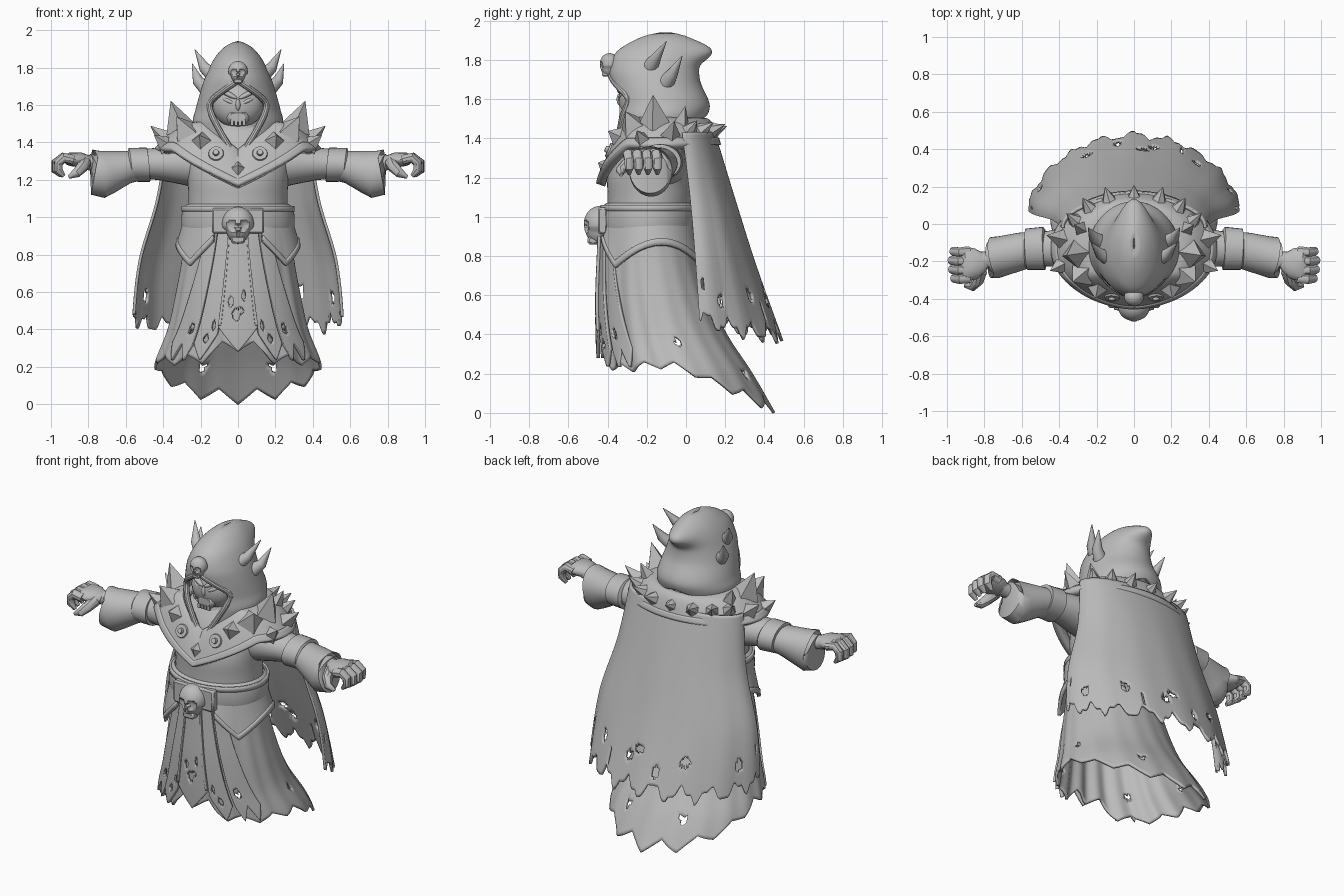
import bpy, bmesh, math
from mathutils import Vector, Matrix
from math import sin, cos, pi

if "Cube" in bpy.data.objects:
    bpy.data.objects.remove(bpy.data.objects["Cube"])

stone = bpy.data.materials.new("stone_grey")
stone.diffuse_color = (0.5, 0.5, 0.5, 1)
stone.use_nodes = True
stone.node_tree.nodes["Principled BSDF"].inputs["Base Color"].default_value = stone.diffuse_color


def finish(name, bm, mirror=False, thick=0, bevel=0, angle=35):
    bmesh.ops.recalc_face_normals(bm, faces=bm.faces)
    me = bpy.data.meshes.new(name)
    bm.to_mesh(me)
    bm.free()
    ob = bpy.data.objects.new(name, me)
    bpy.context.collection.objects.link(ob)
    me.materials.append(stone)
    bpy.ops.object.select_all(action='DESELECT')
    ob.select_set(True)
    bpy.context.view_layer.objects.active = ob
    bpy.ops.object.shade_smooth_by_angle(angle=math.radians(angle))
    if thick:
        m = ob.modifiers.new("thickness", 'SOLIDIFY')
        m.thickness, m.offset = thick, 0
    if bevel:
        ob.modifiers.new("bevel", 'BEVEL').width = bevel
    if mirror:
        ob.modifiers.new("mirror", 'MIRROR').use_clip = False
    return ob


def interp(table, z):
    """Smooth interpolation of rows (z, values...), z ascending."""
    z = min(max(z, table[0][0]), table[-1][0])
    i = max(k for k in range(len(table) - 1) if table[k][0] <= z)
    def slope(k, c):
        p, q = table[max(k - 1, 0)], table[min(k + 1, len(table) - 1)]
        return (q[c] - p[c]) / (q[0] - p[0])
    A, B = table[i], table[i + 1]
    h = B[0] - A[0]
    t = (z - A[0]) / h
    return [A[c] * (2*t**3 - 3*t*t + 1) + B[c] * (3*t*t - 2*t**3)
            + h * (slope(i, c) * (t**3 - 2*t*t + t) + slope(i + 1, c) * (t**3 - t*t))
            for c in range(1, len(A))]


def body(table, a, z, off=0.0):
    """Point on a ring given by front y, back y, half width; a = 0 is the front."""
    f, b, rx = interp(table, z)
    return Vector(((rx + off) * sin(a), (f + b) / 2 - ((b - f) / 2 + off) * cos(a), z))


def tri(x):
    return abs((x % 1) * 2 - 1)


def grid(name, fn, u0, u1, nu, nv, holes=(), **kw):
    """Sheet fn(u, v), v in 0..1; holes are (u, z, u radius, z radius)."""
    bm = bmesh.new()
    us = [u0 + (u1 - u0) * i / nu for i in range(nu + 1)]
    vs = [[bm.verts.new(fn(u, j / nv)) for j in range(nv + 1)] for u in us]
    for i in range(nu):
        for j in range(nv):
            q = (vs[i][j], vs[i + 1][j], vs[i + 1][j + 1], vs[i][j + 1])
            um, zm = (us[i] + us[i + 1]) / 2, sum(v.co.z for v in q) / 4
            if not any(((um - h[0]) / h[2])**2 + ((zm - h[1]) / h[3])**2 < 1 for h in holes):
                bm.faces.new(q)
    bmesh.ops.remove_doubles(bm, verts=bm.verts, dist=1e-4)
    return finish(name, bm, **kw)


def tube(name, pts, radii, n=16, shear=0, **kw):
    """Capped tube; each radius is a number or (vertical, sideways)."""
    bm = bmesh.new()
    pts = [Vector(p) for p in pts]
    rings = []
    for i, p in enumerate(pts):
        t = (pts[min(i + 1, len(pts) - 1)] - pts[max(i - 1, 0)]).normalized()
        n1 = Vector((0, 1, 0)).cross(t).normalized()
        n2 = t.cross(n1)
        r = radii[i] if isinstance(radii[i], tuple) else (radii[i],) * 2
        ring = []
        for k in range(n):
            d = n1 * r[0] * cos(2*pi*k/n) + n2 * r[1] * sin(2*pi*k/n)
            ring.append(bm.verts.new(p + d + Vector((shear * d.z, 0, 0))))
        rings.append(ring)
    for A, B in zip(rings, rings[1:]):
        for k in range(n):
            bm.faces.new((A[k], A[(k+1) % n], B[(k+1) % n], B[k]))
    bm.faces.new(rings[0])
    bm.faces.new(rings[-1])
    return finish(name, bm, **kw)


def blob(name, c, size, rot=(0, 0, 0), box=False, **kw):
    bm = bmesh.new()
    if box:
        bmesh.ops.create_cube(bm, size=2)
    else:
        bmesh.ops.create_uvsphere(bm, u_segments=24, v_segments=16, radius=1)
    R = Matrix.Rotation(rot[2], 4, 'Z') @ Matrix.Rotation(rot[1], 4, 'Y') @ Matrix.Rotation(rot[0], 4, 'X')
    bm.transform(Matrix.Translation(c) @ R @ Matrix.Diagonal((*size, 1)))
    return finish(name, bm, **kw)


def skull(name, c, s):
    bm = bmesh.new()
    bmesh.ops.create_uvsphere(bm, u_segments=40, v_segments=28, radius=1)
    for v in bm.verts:
        p = v.co.copy()
        if p.z < -0.3:                                    # cheeks and jaw
            v.co.x *= 0.8
            v.co.z *= 1.2
        for e, r in (((-.4, -.88, -.12), .27), ((.4, -.88, -.12), .27), ((0, -.88, -.47), .11)):
            if (p - Vector(e)).length < r:                # sockets and nose
                v.co *= 0.78
    bm.transform(Matrix.Translation(c) @ Matrix.Diagonal((s * .95, s * .9, s, 1)))
    finish(name, bm, angle=50)
    blob(name + "_jaw", (c[0], c[1] - s * .38, c[2] - s * .95), (s * .42, s * .3, s * .22), box=True, bevel=s * .1)


# robe: torso and flared ragged skirt
TORSO = [(.95, -.40, .02, .27), (1.1, -.40, .03, .265), (1.2, -.40, .03, .27),
         (1.3, -.37, .07, .29), (1.4, -.33, .08, .29), (1.48, -.28, .05, .2)]
SKIRT = [(0, -.40, .445, .47), (.2, -.41, .33, .445), (.4, -.42, .2, .37), (.6, -.42, .11, .325),
         (.8, -.41, .05, .29), (1.0, -.4, .02, .27)]
grid("torso", lambda a, v: body(TORSO, a, .95 + .53 * v), 0, 2*pi, 64, 20)

def skirt(a, v):
    amp = .035 + .045 * cos(a)**2
    hem = .26 - .43 * max(0, -.42 * cos(a)) - amp * tri(a * 7 / pi) + .1 * max(0, cos(a))**12
    z = 1 + (hem - 1) * v
    return body(SKIRT, a, z, (.003 + .009 * max(0, cos(a))) * v * cos(18 * a))
holes = [(s % (2*pi), z, .055, .022) for a, z in ((1.75, .36), (.7, .38), (2.7, .2)) for s in (a, -a)]
grid("skirt", skirt, 0, 2*pi, 168, 48, holes, thick=.015)

# hanging front panels with pointed ends
def panel(name, a0, a1, off, zb, holes=(), **kw):
    def fn(a, v):
        k = .6 + .4 * v                                   # narrower at the belt
        return body(SKIRT, a * k, .94 + (zb(a) - .94) * v, off)
    grid(name, fn, a0, a1, 32, 48, holes, thick=.018, **kw)
panel("front_panel", -.26, .26, .033, lambda a: .28 + .13 * abs(a) / .26,
      [(-.03, .48, .06, .035), (.05, .5, .04, .02), (.1, .58, .03, .03), (-.12, .55, .04, .03)])
panel("side_panel", .27, .58, .025, lambda a: .235 + .75 * abs(a - .46),
      [(.36, .42, .03, .03), (.45, .35, .04, .025)], mirror=True)
panel("outer_panel", .62, 1.0, .014, lambda a: .23 + .1 * tri((a - .6) / .2),
      [(.75, .4, .04, .03)], mirror=True)
panel("panel_seam", .225, .265, .04, lambda a: .42, mirror=True)

# hip flaps with a raised border, pointed at the front
def hip(a):
    return .87 - .13 * (a - .42) / .43 if a < .85 else .74 + .115 * sin(pi * (a - .85) / 1.9)
grid("hip_flap", lambda a, v: body(SKIRT, a, .97 + (hip(a) - .97) * v, .015 + .025 * v),
     .42, 2.75, 65, 10, thick=.016, mirror=True)
grid("hip_border", lambda a, v: body(SKIRT, a, hip(a) + .035 * (1 - v), .042),
     .42, 2.75, 65, 2, thick=.016, mirror=True)

# belt, buckle and skull
BELT = [(.915, .005), (.93, .028), (1.05, .03), (1.07, .005)]
grid("belt", lambda a, v: body(TORSO, a, .915 + .155 * v, interp(BELT, .915 + .155 * v)[0]), 0, 2*pi, 64, 14)
grid("belt_edge", lambda a, v: body(TORSO, a, 1.03 + .03 * v, .03), 0, 2*pi, 64, 2, thick=.012)
blob("buckle", (0, -.425, .98), (.14, .025, .068), box=True, bevel=.01)
skull("belt_skull", (0, -.44, .965), .09)

# cape: ragged half cone with holes
CAPE = [(.3, .08, .43, .575), (.75, .05, .30, .53), (1.1, .02, .22, .43), (1.43, -.02, .16, .38)]
def cape(u, v):
    hem = .48 + .08 * abs(u)**4 - .1 * tri(u * 5) * (1 - .3 * u * u) - .035 * tri(u * 13 + .3)
    z = 1.43 + (hem - 1.43) * v
    yf, d, w = interp(CAPE, z)
    k = 1 + .008 * v * cos(22 * u)
    c = max(0, cos(u * pi / 2))
    return Vector((w * k * sin(u * pi / 2), yf + d * k * c**(1 + .2 * v), z))
grid("cape", cape, -1, 1, 130, 60, [(-.72, .58, .03, .035), (.75, .57, .03, .035), (-.3, .6, .035, .03),
     (.06, .62, .04, .025), (.12, .57, .035, .03), (.42, .6, .03, .04), (-.92, .66, .02, .03),
     (.92, .66, .02, .03), (-.1, .52, .02, .04), (.3, .52, .015, .05)], thick=.016)

# shoulder mantle with a V front
def mantle(a, v):
    c = abs((a + pi) % (2*pi) - pi)
    front = max(0, 1 - c / .95)
    back = max(0, -cos(a))
    inner = Vector((.19 * sin(a), -.13 - .21 * cos(a), 1.49 - .14 * front - .01 * back))
    ry = .285 + .02 * front
    outer = Vector((.425 * sin(a), -.13 - ry * cos(a), 1.355 - .19 * front + .01 * back))
    p = inner.lerp(outer, v)
    p.z += .05 * sin(pi * v) * (1 - .6 * front)
    return p
grid("mantle", mantle, 0, 2*pi, 96, 12, thick=.035)
grid("mantle_border", lambda a, v: mantle(a, .88 + .13 * v), 0, 2*pi, 96, 3, thick=.048)

def normal(a, v):
    n = (mantle(a + .02, v) - mantle(a - .02, v)).cross(mantle(a, v + .02) - mantle(a, v - .02))
    return (n if n.z > 0 else -n).normalized()

def stud(name, a, v, r, h, lift=0, n=4, mirror=True, top=0):
    d = (normal(a, v) + Vector((0, 0, lift))).normalized()
    bm = bmesh.new()
    bmesh.ops.create_cone(bm, segments=n, radius1=r, radius2=top, depth=h, cap_ends=True)
    q = d.to_track_quat('Z', 'Y').to_matrix().to_4x4()
    bm.transform(Matrix.Translation(mantle(a, v) + d * (h / 2 - .005)) @ q)
    finish(name, bm, mirror=mirror, angle=20)
for a, v, r, h, lift in ((1.45, .5, .085, .165, .5), (1.0, .6, .08, .11, .2), (1.75, .82, .06, .13, 0),
                         (.65, .55, .07, .08, 0), (1.25, .9, .055, .1, 0), (2.0, .5, .05, .11, .2)):
    stud("mantle_spike", a, v, r, h, lift)
for a in (2.13, 2.44, 2.77):
    stud("back_spike", a, .72, .05, .1, n=6)
stud("back_spike", pi, .72, .045, .085, n=6, mirror=False)
stud("front_gem", 0, .62, .065, .06, mirror=False)
stud("rivet_ring", .36, .6, .048, .03, n=20, top=.038)
stud("rivet", .36, .6, .024, .045, n=12, top=.015)

# hood: open at the front, with thickness, a rolled rim and a peak at the back
HOOD = [(1.35, -.35, .04, .17), (1.5, -.355, .09, .23), (1.57, -.36, .11, .217), (1.68, -.375, .065, .187),
        (1.75, -.38, .055, .163), (1.83, -.35, .06, .125), (1.88, -.28, .035, .088),
        (1.915, -.2, -.02, .045), (1.93, -.13, -.08, .004)]
GAP = [(1.35, .03), (1.45, .09), (1.55, .14), (1.61, .148), (1.66, .1), (1.73, 0)]
gap = lambda z: math.asin(min(.95, max(0, interp(GAP, z)[0]) / interp(HOOD, z)[2]))
def hood(u, v):
    low = 1.36 + .17 * min(1, u / .5, (1 - u) / .5)       # lower edge rises to the back
    z = low + (1.93 - low) * v
    a = gap(z) + u * (2*pi - 2 * gap(z))
    p = body(HOOD, a, z)
    p.y += .065 * math.exp(-((z - 1.845) / .045)**2) * max(0, -cos(a))**5
    return p
grid("hood", hood, 0, 1, 72, 50, thick=.022, angle=50)
zs = [1.35 + .38 * i / 24 for i in range(25)]
tube("hood_rim", [body(HOOD, gap(z), z, .002) for z in zs], [.017] * 25, 10, mirror=True)
for base, mid, tip in (((.12, -.19, 1.75), (.18, -.16, 1.80), (.23, -.10, 1.895)),
                       ((.15, -.11, 1.67), (.215, -.07, 1.73), (.245, -.02, 1.82))):
    tube("hood_horn", [base, mid, tip], [.045, .03, .002], 12, mirror=True)
skull("hood_skull", (0, -.39, 1.78), .055)

# masked face and throat
blob("face", (0, -.245, 1.6), (.135, .1, .125))
blob("jaw", (0, -.28, 1.535), (.058, .06, .04), box=True, bevel=.02)
blob("brow", (.055, -.325, 1.66), (.06, .02, .014), (0, -.45, .35), mirror=True)
blob("eye", (.052, -.325, 1.622), (.036, .014, .012), (0, -.4, .4), mirror=True)
blob("nose", (0, -.34, 1.6), (.013, .014, .03))
for k in range(4):
    blob("tooth", ((k - 1.5) * .022, -.335, 1.503), (.008, .008, .014), box=True)
grid("throat", lambda a, v: Vector(((.19 - .08 * v) * sin(a), -.16 - (.17 - .06 * v) * cos(a), 1.3 + .25 * v)),
     0, 2*pi, 40, 8)

# arms: upper sleeve, band, flared cuff, wrist
tube("upper_sleeve", [(.15, -.13, 1.28), (.3, -.13, 1.285), (.42, -.13, 1.285), (.5, -.135, 1.285)],
     [(.14, .14), (.11, .125), (.087, .1), (.08, .09)], 28, mirror=True)
tube("arm_band", [(.475, -.13, 1.28), (.48, -.13, 1.28), (.575, -.135, 1.28), (.58, -.135, 1.28)],
     [(.08, .1), (.092, .115), (.09, .11), (.08, .1)], 28, shear=.1, mirror=True)
tube("flared_cuff", [(.54, -.135, 1.275), (.6, -.145, 1.268), (.7, -.17, 1.243), (.745, -.18, 1.232),
                     (.765, -.183, 1.235), (.755, -.18, 1.235), (.7, -.17, 1.25)],
     [(.08, .095), (.087, .1), (.115, .107), (.13, .112), (.12, .105), (.105, .09), (.08, .07)],
     28, shear=.12, mirror=True)
tube("wrist", [(.66, -.17, 1.28), (.78, -.19, 1.29), (.83, -.2, 1.295)], [.05, .042, (.038, .055)], 16, mirror=True)

# clawed hands
tube("palm", [(.8, -.2, 1.295), (.84, -.21, 1.305), (.9, -.215, 1.31), (.925, -.215, 1.305)],
     [(.035, .05), (.04, .08), (.036, .095), (.022, .08)], 16, mirror=True)
for k in range(4):
    y, s = -.29 + .048 * k, (.0, .012, .015, .005)[k]
    tube("finger", [(.88, y, 1.305), (.93 + s * .5, y - .005, 1.318), (.96 + s, y, 1.29),
                    (.96 + s, y, 1.25), (.93 + s, y, 1.22)],
         [.027, .027, .025, .023, .01], 10, mirror=True)
tube("thumb", [(.82, -.25, 1.29), (.835, -.305, 1.265), (.865, -.335, 1.235), (.905, -.33, 1.215)],
     [.036, .031, .025, .01], 10, mirror=True)
